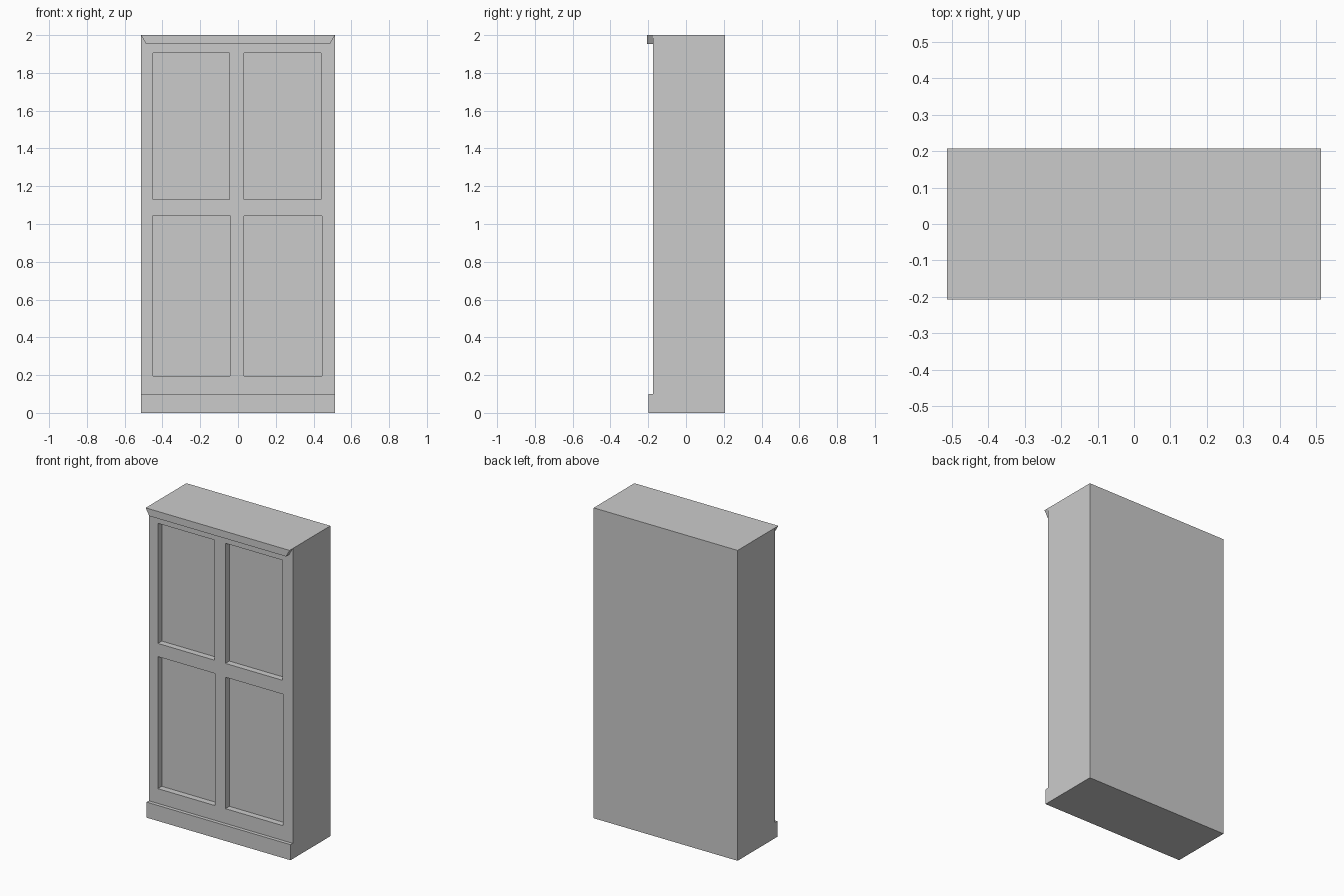
import bpy, bmesh

if "Cube" in bpy.data.objects:
    bpy.data.objects.remove(bpy.data.objects["Cube"])

W, BACK, FRONT = 0.513, 0.2075, -0.175   # half width, back and front planes


def prism(bm, profile, y0, y1):
    """Extrude an (x, z) profile along y."""
    face = bm.faces.new([bm.verts.new((x, y0, z)) for x, z in profile])
    ext = bmesh.ops.extrude_face_region(bm, geom=[face])
    verts = [g for g in ext["geom"] if isinstance(g, bmesh.types.BMVert)]
    bmesh.ops.translate(bm, verts=verts, vec=(0, y1 - y0, 0))


def rect(x0, x1, z0, z1):
    return [(x0, z0), (x1, z0), (x1, z1), (x0, z1)]


def part(name, profiles, y0, y1):
    bm = bmesh.new()
    for p in profiles:
        prism(bm, p, y0, y1)
    bmesh.ops.recalc_face_normals(bm, faces=bm.faces)
    mesh = bpy.data.meshes.new(name)
    bm.to_mesh(mesh)
    bm.free()
    obj = bpy.data.objects.new(name, mesh)
    bpy.context.collection.objects.link(obj)
    return obj


# Main cabinet body
body = part("cabinet_body", [rect(-W, W, 0, 2)], FRONT, BACK)

# Four recessed door panels
panels = [
    rect(-0.449, -0.046, 1.131, 1.905),
    rect(0.033, 0.440, 1.131, 1.905),
    rect(-0.449, -0.043, 0.195, 1.046),
    rect(0.033, 0.445, 0.195, 1.042),
]
cutter = part("panel_cutter", panels, FRONT - 0.1, FRONT + 0.04)
cutter.hide_render = True
mod = body.modifiers.new("panels", "BOOLEAN")
mod.operation = "DIFFERENCE"
mod.solver = "EXACT"
mod.object = cutter
bpy.context.view_layer.objects.active = body
bpy.ops.object.modifier_apply(modifier=mod.name)
bpy.data.objects.remove(cutter)

# Plinth strip at the foot
part("plinth", [rect(-W, W, 0, 0.1)], -0.198, FRONT)

# Crown strip with slanted ends
part("crown", [[(-0.487, 1.954), (0.487, 1.954), (W, 2), (-W, 2)]], -0.2075, FRONT)
